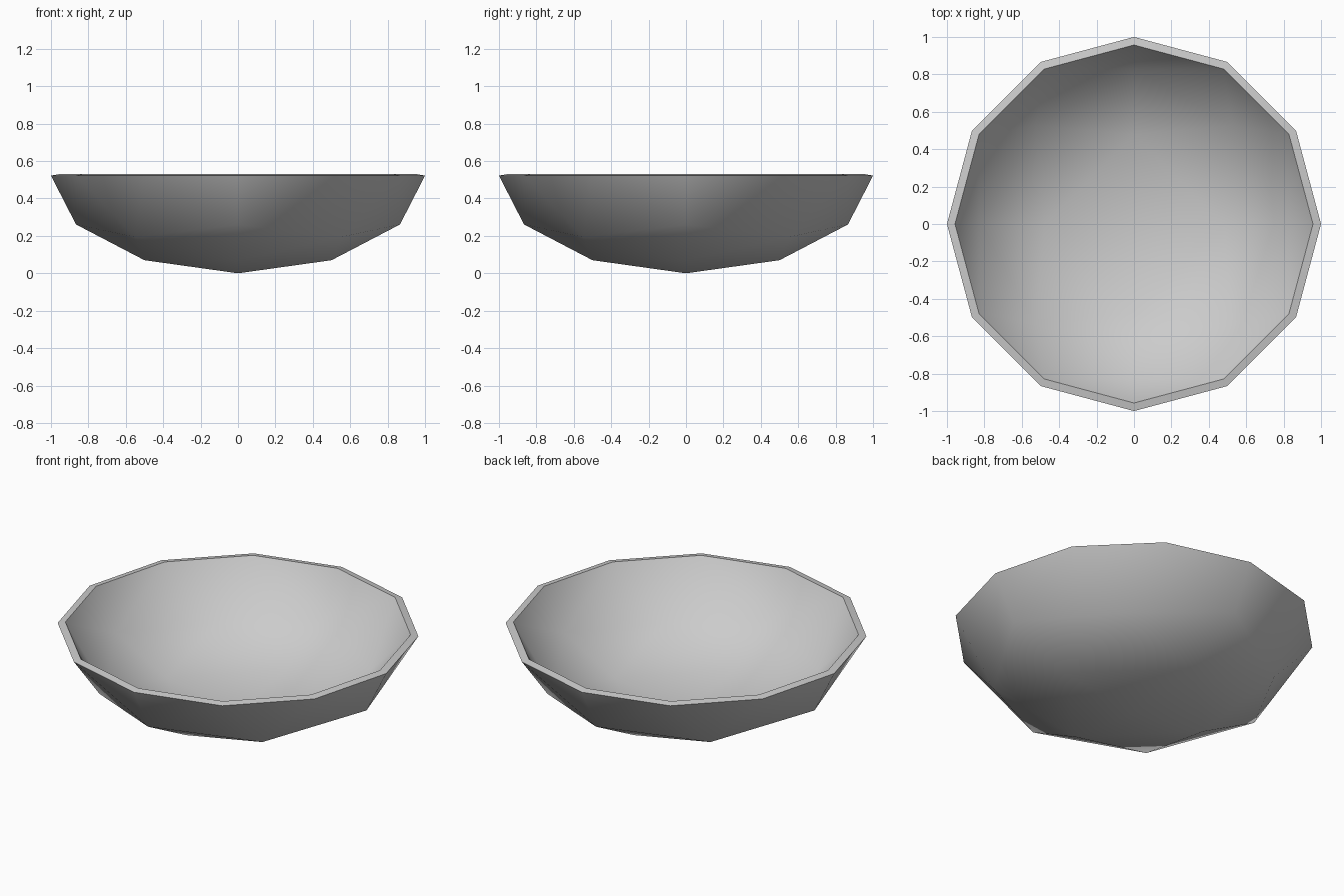
import bpy
import bmesh
from math import sin, cos, radians
from mathutils import Matrix, Vector

DEPTH = 0.522          # height of the outer rim
INNER_SCALE = 0.957    # inner shell relative to the outer one
INNER_LIFT = 0.008     # inner lip stands slightly proud

if "Cube" in bpy.data.objects:
    bpy.data.objects.remove(bpy.data.objects["Cube"], do_unlink=True)

# Grey ceramic
grey = bpy.data.materials.new("light_grey")
grey.use_nodes = True
colour = (0.6, 0.6, 0.6, 1)
grey.diffuse_color = colour
grey.node_tree.nodes["Principled BSDF"].inputs["Base Color"].default_value = colour


def dome_point(tilt, turn):
    """Point on the squashed hemisphere, relative to the rim centre."""
    t, a = radians(tilt), radians(turn)
    return Vector((sin(t) * cos(a), sin(t) * sin(a), -cos(t) * DEPTH))


# One quarter, as rows of a triangle split in three along each side
rows = [
    [dome_point(90, a) for a in (0, 30, 60, 90)],
    [dome_point(60, 0), dome_point(51, 45), dome_point(60, 90)],
    [dome_point(30, 0), dome_point(30, 90)],
    [dome_point(0, 0)],
]


def add_shell(bm, scale, lift, inside):
    """Four quarters of triangles, facing out or in."""
    for quarter in range(4):
        turn = Matrix.Rotation(radians(90 * quarter), 3, "Z")
        grid = [[bm.verts.new(turn @ p * scale + Vector((0, 0, DEPTH + lift)))
                 for p in row] for row in rows]
        for upper, lower in zip(grid, grid[1:]):
            tris = [(upper[i], lower[i], upper[i + 1]) for i in range(len(lower))]
            tris += [(lower[i], lower[i + 1], upper[i + 1]) for i in range(len(lower) - 1)]
            for tri in tris:
                bm.faces.new(tri if inside else tri[::-1])


bm = bmesh.new()
add_shell(bm, 1, 0, False)
add_shell(bm, INNER_SCALE, INNER_LIFT, True)
bmesh.ops.remove_doubles(bm, verts=bm.verts, dist=0.001)

# Lip joining the two shells
open_edges = [e for e in bm.edges if e.is_boundary]
bmesh.ops.bridge_loops(bm, edges=open_edges)
bmesh.ops.recalc_face_normals(bm, faces=bm.faces)

mesh = bpy.data.meshes.new("bowl")
bm.to_mesh(mesh)
bm.free()
mesh.materials.append(grey)
bowl = bpy.data.objects.new("bowl", mesh)
bpy.context.collection.objects.link(bowl)

# Soft shading inside each band, crisp fold between bands
bpy.context.view_layer.objects.active = bowl
bowl.select_set(True)
bpy.ops.object.shade_smooth_by_angle(angle=radians(30))
